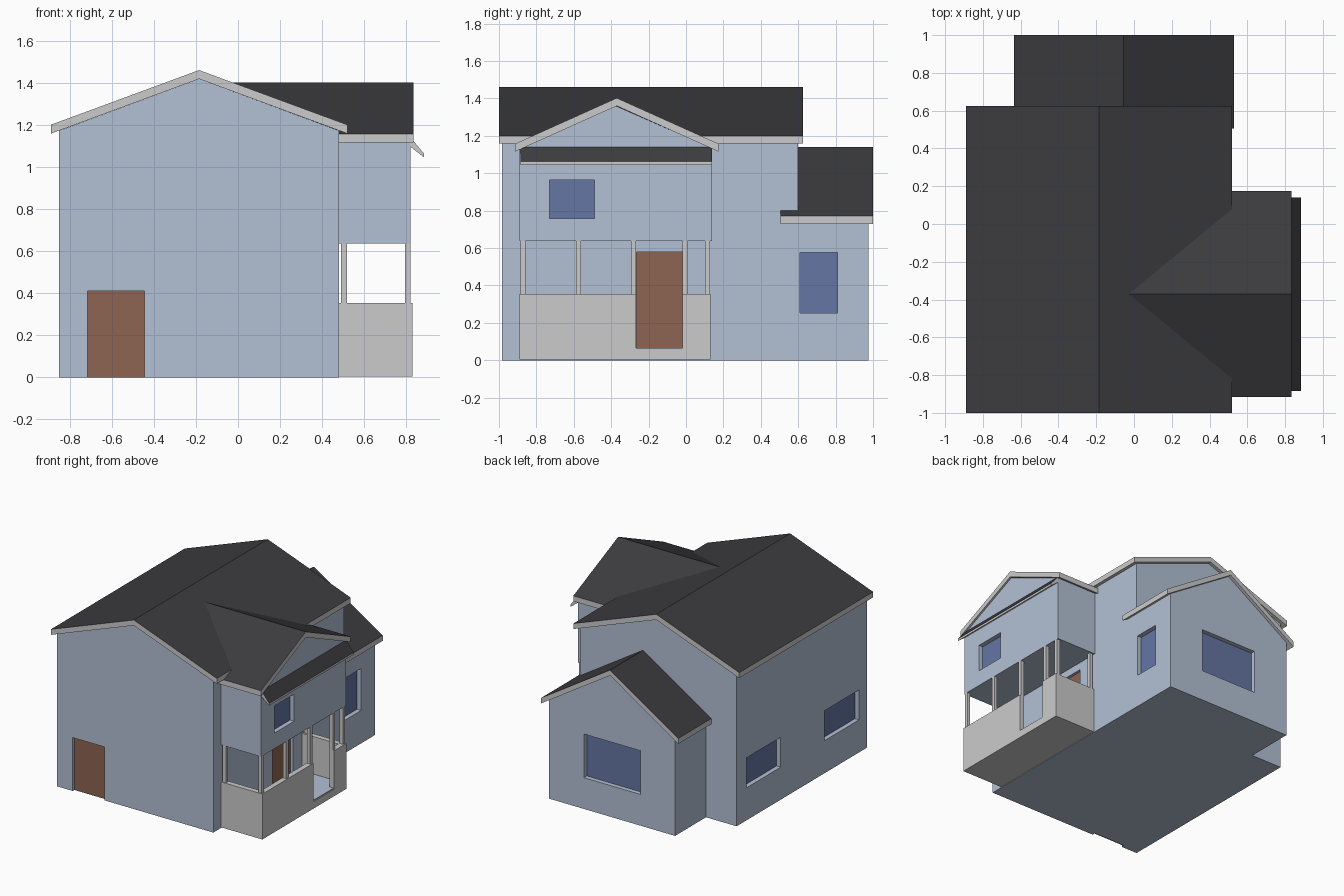
import bpy, bmesh

if "Cube" in bpy.data.objects:
    bpy.data.objects.remove(bpy.data.objects["Cube"])


def material(name, rgb):
    m = bpy.data.materials.new(name)
    m.diffuse_color = (*rgb, 1)
    m.use_nodes = True
    m.node_tree.nodes["Principled BSDF"].inputs["Base Color"].default_value = m.diffuse_color
    return m


WALL = material("wall_blue", (0.45, 0.53, 0.66))
ROOF = material("roof_dark", (0.045, 0.045, 0.05))
TRIM = material("trim_grey", (0.75, 0.75, 0.74))
GLASS = material("glass_blue", (0.13, 0.18, 0.37))
DOOR = material("door_brown", (0.27, 0.13, 0.085))


def prism(name, pts, axis, a, b, mats):
    """Extrude a profile from a to b: (x, z) points along Y, (y, z) points along X."""
    bm = bmesh.new()
    rings = [[bm.verts.new((p, t, z) if axis == "Y" else (t, p, z)) for p, z in pts]
             for t in (a, b)]
    bm.faces.new(rings[0])
    bm.faces.new(rings[1])
    n = len(pts)
    for i in range(n):
        j = (i + 1) % n
        bm.faces.new((rings[0][i], rings[0][j], rings[1][j], rings[1][i]))
    bmesh.ops.recalc_face_normals(bm, faces=bm.faces)
    if len(mats) > 1:
        for f in bm.faces:
            f.material_index = int(f.normal.z > 0.1)
    me = bpy.data.meshes.new(name)
    bm.to_mesh(me)
    bm.free()
    ob = bpy.data.objects.new(name, me)
    bpy.context.collection.objects.link(ob)
    for m in mats:
        me.materials.append(m)
    return ob


def box(name, lo, hi, mats):
    return prism(name, [(lo[0], lo[2]), (hi[0], lo[2]), (hi[0], hi[2]), (lo[0], hi[2])],
                 "Y", lo[1], hi[1], mats)


def gable_body(name, lo, hi, z0, eave, apex, axis, a, b):
    return prism(name, [(lo, z0), (hi, z0), (hi, eave), ((lo + hi) / 2, apex), (lo, eave)],
                 axis, a, b, [WALL])


def gable_roof(name, lo, hi, mid, eave, ridge, axis, a, b, t=0.042):
    return prism(name, [(lo, eave - t), (lo, eave), (mid, ridge), (hi, eave),
                        (hi, eave - t), (mid, ridge - t)], axis, a, b, [TRIM, ROOF])


# Wall volumes
main = gable_body("main_walls", -0.85, 0.48, 0, 1.172, 1.418, "Y", -0.985, 0.6)
wing = gable_body("rear_wing_walls", -0.59, 0.48, 0, 0.76, 1.098, "Y", 0.6, 0.975)
bay = gable_body("bay_walls", -0.89, 0.14, 0.637, 1.132, 1.36, "X", 0.48, 0.82)

# Roofs
gable_roof("main_roof", -0.89, 0.52, -0.185, 1.2, 1.46, "Y", -1.0, 0.625)
gable_roof("rear_wing_roof", -0.635, 0.53, -0.055, 0.77, 1.14, "Y", 0.505, 1.0)
bay_roof = gable_roof("bay_roof", -0.915, 0.175, -0.37, 1.157, 1.402, "X", 0.48, 0.835)
for v in bay_roof.data.vertices:  # ridge runs back into the main roof
    if v.co.x < 0.5 and abs(v.co.y + 0.37) < 0.01:
        v.co.x = -0.03
prism("bay_pent_roof", [(0.82, 1.095), (0.885, 1.045), (0.885, 1.062), (0.82, 1.14)],
      "Y", -0.885, 0.14, [TRIM, ROOF])

# Recessed windows and doors: cut a pocket, then set a panel at its back
OPENINGS = [
    ("front_door", main, 1, -1, -0.985, (-0.715, -0.445), (0, 0.41), DOOR),
    ("porch_door", main, 0, 1, 0.48, (-0.265, -0.02), (0.065, 0.58), DOOR),
    ("left_window_rear", main, 0, -1, -0.85, (0.065, 0.48), (0.25, 0.48), GLASS),
    ("left_window_front", main, 0, -1, -0.85, (-0.885, -0.465), (0.25, 0.48), GLASS),
    ("right_window", wing, 0, 1, 0.48, (0.61, 0.81), (0.253, 0.575), GLASS),
    ("rear_window", wing, 1, 1, 0.975, (-0.295, 0.185), (0.24, 0.575), GLASS),
    ("bay_window", bay, 0, 1, 0.82, (-0.73, -0.49), (0.757, 0.965), GLASS),
]


def span_box(name, axis, d0, d1, span, zs, mats):
    d0, d1 = sorted((d0, d1))
    lo, hi = (d0, span[0]), (d1, span[1])
    if axis == 1:
        lo, hi = lo[::-1], hi[::-1]
    return box(name, (*lo, zs[0]), (*hi, zs[1]), mats)


for name, body, axis, sign, face, span, zs, mat in OPENINGS:
    depth = 0.02 if mat is DOOR else 0.035
    z0 = zs[0] if zs[0] > 0 else -0.1
    cutter = span_box(name + "_cutter", axis, face + sign * 0.05, face - sign * (depth + 0.01),
                      span, (z0, zs[1]), [WALL])
    cutter.hide_render = True
    mod = body.modifiers.new(name, "BOOLEAN")
    mod.operation, mod.solver, mod.object = "DIFFERENCE", "EXACT", cutter
    bpy.context.view_layer.objects.active = body
    bpy.ops.object.modifier_apply(modifier=name)
    bpy.data.objects.remove(cutter)
    span_box(name, axis, face - sign * depth, face - sign * (depth + 0.01), span, zs, [mat])

# Porch deck and parapet, with a gap in front of the door
X0, X1, Y0, Y1, RAIL, W = 0.48, 0.83, -0.89, 0.13, 0.353, 0.04
box("porch_base", (X0, Y0, 0.004), (X1, Y1, 0.058), [TRIM])
box("porch_floor", (X0, Y0 + W, 0.058), (X1 - 0.005, Y1 - W, 0.065), [WALL])
for name, lo, hi in [("front", (X0, Y0), (X1, Y0 + W)),
                     ("back", (X0, Y1 - W), (X1, Y1)),
                     ("side_left", (X1 - W, Y0 + W), (X1, -0.268)),
                     ("side_right", (X1 - W, -0.018), (X1, Y1 - W))]:
    box("parapet_" + name, (*lo, 0.058), (*hi, RAIL), [TRIM])

# Porch posts
P = 0.027
outer = [(0.793, y) for y in (-0.885, -0.588, -0.295, -0.02, 0.102)]
inner = [(0.49, y) for y in (-0.885, 0.102)]
for i, (x, y) in enumerate(outer + inner):
    box(f"porch_post_{i + 1}", (x, y, RAIL), (x + P, y + P, 0.64), [TRIM])
